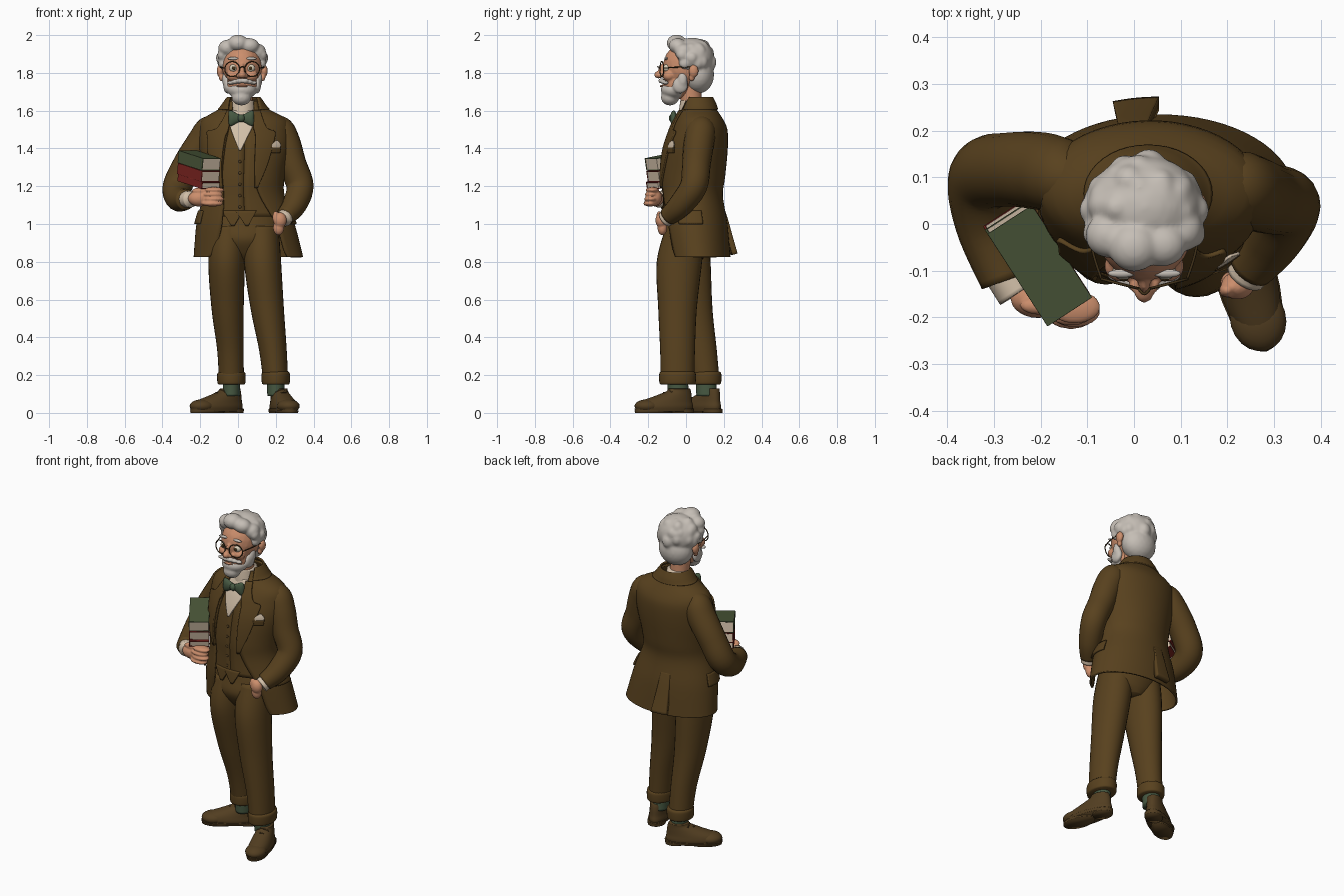
import bpy, bmesh, random
from math import sin, cos, asin, pi, radians, atan2
from mathutils import Vector, Matrix, Euler

cube = bpy.data.objects.get("Cube")
if cube:
    bpy.data.objects.remove(cube, do_unlink=True)
random.seed(4)


def material(name, r, g, b):
    m = bpy.data.materials.new(name)
    m.use_nodes = True
    m.diffuse_color = (r, g, b, 1)
    node = m.node_tree.nodes["Principled BSDF"]
    node.inputs["Base Color"].default_value = (r, g, b, 1)
    node.inputs["Roughness"].default_value = 0.8
    return m


TWEED = material("brown tweed", .098, .053, .013)
SHOE = material("shoe leather", .085, .048, .015)
SKIN = material("skin", .60, .27, .15)
HAIR = material("silver hair", .56, .515, .465)
CREAM = material("cream cloth and paper", .64, .52, .39)
GREEN = material("bow tie green", .063, .10, .055)
COVER = material("book green", .068, .095, .04)
RED = material("book red", .20, .018, .014)
DARK = material("dark frame", .055, .032, .01)
EYE = material("eye white", .70, .62, .48)


def finish(name, bm, mats, smooth=True):
    bmesh.ops.recalc_face_normals(bm, faces=bm.faces)
    me = bpy.data.meshes.new(name)
    bm.to_mesh(me)
    bm.free()
    for m in mats:
        me.materials.append(m)
    if smooth:
        me.shade_smooth()
    ob = bpy.data.objects.new(name, me)
    bpy.context.collection.objects.link(ob)
    return ob


def spline(rows, n=6):
    """Catmull-Rom interpolation of tuples."""
    out = []
    for i in range(len(rows) - 1):
        a, b, c, d = (rows[max(0, min(len(rows) - 1, i + k))] for k in (-1, 0, 1, 2))
        for s in range(n):
            t = s / n
            out.append([q + .5 * t * (r - p + t * (2*p - 5*q + 4*r - s4 + t * (3*(q - r) + s4 - p)))
                        for p, q, r, s4 in zip(a, b, c, d)])
    return out + [list(rows[-1])]


def bridge(name, rings, mat, closed=True):
    bm = bmesh.new()
    vs = [[bm.verts.new(p) for p in ring] for ring in rings]
    n = len(vs[0])
    for lo, hi in zip(vs, vs[1:]):
        for j in range(n if closed else n - 1):
            k = (j + 1) % n
            bm.faces.new((lo[j], lo[k], hi[k], hi[j]))
    if closed:
        bm.faces.new(vs[0])
        bm.faces.new(vs[-1])
    return finish(name, bm, [mat])


def loft(name, rows, mat, sides=28):
    """Horizontal elliptical sections: x, y, z, rx, ry."""
    return bridge(name, [[(x + a * cos(2*pi*k/sides), y + b * sin(2*pi*k/sides), z) for k in range(sides)]
                         for x, y, z, a, b in spline(rows)], mat)


def tube(name, rows, mat, sides=20):
    """Round sections square to a path: x, y, z, radius."""
    pts = spline(rows)
    rings, u = [], Vector((1, .3, .2))
    for i, p in enumerate(pts):
        t = (Vector(pts[min(i + 1, len(pts) - 1)][:3]) - Vector(pts[max(i - 1, 0)][:3])).normalized()
        u = (u - t * u.dot(t)).normalized()
        v = t.cross(u)
        rings.append([Vector(p[:3]) + p[3] * (u * cos(2*pi*k/sides) + v * sin(2*pi*k/sides)) for k in range(sides)])
    return bridge(name, rings, mat)


def blob(name, parts, mat, voxel=.006, soften=4):
    """Ellipsoids (centre, radii) fused into one soft form."""
    bm = bmesh.new()
    for c, r in parts:
        bmesh.ops.create_icosphere(bm, subdivisions=3, radius=1,
                                   matrix=Matrix.Translation(c) @ Matrix.Diagonal((*r, 1)))
    ob = finish(name, bm, [mat])
    mod = ob.modifiers.new("fuse", 'REMESH')
    mod.mode, mod.voxel_size, mod.use_smooth_shade = 'VOXEL', voxel, True
    mod = ob.modifiers.new("soften", 'SMOOTH')
    mod.iterations = soften
    return ob


def ball(name, c, r, mat):
    bm = bmesh.new()
    bmesh.ops.create_uvsphere(bm, u_segments=20, v_segments=12, radius=1,
                              matrix=Matrix.Translation(c) @ Matrix.Diagonal((*r, 1)))
    return finish(name, bm, [mat])


# Torso profile shared by jacket, waistcoat and lapels: z, cx, cy, rx, ry
BODY = spline([(.825, .055, .062, .285, .168), (1.0, .04, .042, .255, .172), (1.15, .03, .03, .212, .16),
               (1.25, .03, .035, .212, .167), (1.4, .035, .052, .235, .164), (1.5, .035, .068, .235, .146),
               (1.555, .035, .07, .215, .12), (1.61, .03, .065, .12, .09), (1.67, .03, .06, .076, .07)], 8)


def section(z):
    for a, b in zip(BODY, BODY[1:]):
        if z <= b[0] + 1e-6:
            f = (z - a[0]) / (b[0] - a[0])
            return [p + f * (q - p) for p, q in zip(a, b)]
    return BODY[-1]


def shell(name, rows, mat, mode="patch", cols=14, thick=.01):
    """Cloth on the torso: z, right edge, left edge, offset. Edges are x, or degrees from the front."""
    rings = []
    for z, lo, hi, grow in spline(rows, 5):
        _, cx, cy, rx, ry = section(z)
        if mode == "degrees":
            a, b = radians(lo), radians(hi)
        else:
            a, b = (asin(max(-1, min(1, (x - cx) / rx))) for x in (lo, hi))
        if mode == "wrap":
            a, b = b, a + 2 * pi
        ts = [a + (b - a) * k / cols for k in range(cols + 1)]
        rings.append([(cx + (rx + grow) * sin(t), cy - (ry + grow) * cos(t), z) for t in ts])
    ob = bridge(name, rings, mat, closed=False)
    mod = ob.modifiers.new("cloth", 'SOLIDIFY')
    mod.thickness, mod.offset = thick, 0
    return ob


# Jacket, waistcoat and shirt
shell("jacket_body", [(.825, -.15, .26, 0), (.87, -.115, .24, 0), (1.0, -.085, .2, 0), (1.15, -.075, .115, 0),
                      (1.25, -.085, .09, 0), (1.4, -.07, .1, 0), (1.5, -.05, .09, 0), (1.6, -.03, .085, 0),
                      (1.65, -.03, .085, 0)], TWEED, "wrap", 48)
shell("jacket_collar", [(1.605, -.045, .105, .008), (1.635, -.04, .1, .012), (1.67, -.035, .095, .008)], TWEED, "wrap", 32)
shell("waistcoat", [(z, 0, 360, -.014) for z in (1.04, 1.2, 1.35, 1.45, 1.56)], TWEED, "degrees", 40)
for side, x0 in (("right", -.035), ("left", .04)):
    shell(side + "_waistcoat_point", [(.99, x0, x0 + .015, -.002), (1.07, x0 - .055, x0 + .06, -.012)], TWEED)
shell("left_lapel", [(1.19, .085, .1, .008), (1.32, .085, .15, .012), (1.45, .09, .185, .012),
                     (1.49, .085, .185, .012), (1.51, .08, .145, .012), (1.6, .075, .11, .012)], TWEED)
shell("right_lapel", [(1.19, -.09, -.075, .008), (1.32, -.14, -.08, .012), (1.45, -.15, -.065, .012),
                      (1.49, -.15, -.05, .012), (1.51, -.1, -.045, .012), (1.6, -.05, -.025, .012)], TWEED)
shell("shirt_front", [(1.39, .005, .015, -.005), (1.46, -.024, .05, -.005), (1.53, -.045, .083, -.005),
                      (1.6, -.03, .08, -.003)], CREAM)
shell("pocket_square", [(1.4, .172, .208, .014), (1.42, .17, .214, .016), (1.442, .19, .198, .014)], CREAM, thick=.006)
shell("breast_pocket", [(1.376, .165, .212, .01), (1.406, .165, .214, .015)], TWEED)
for side, a in (("left", 65), ("right", -105)):
    shell(side + "_pocket_flap", [(1.0, a, a + 40, .012), (1.07, a, a + 40, .007)], TWEED, "degrees")
shell("back_vent_flap", [(.84, 180, 198, .03), (.95, 181, 197, .008), (1.08, 182, 196, -.012)], TWEED, "degrees", thick=.03)
for i in range(5):
    z = 1.09 + i * .06
    _, cx, cy, rx, ry = section(z)
    ball("waistcoat_button", (.01, cy - ry + .009, z), (.008, .005, .008), SHOE)

# Neck, shirt collar and bow tie
loft("neck", [(.025, .04, 1.55, .06, .06), (.022, .03, 1.63, .055, .056), (.02, .02, 1.74, .06, .06)], SKIN)
loft("shirt_collar", [(.025, .045, 1.55, .078, .085), (.025, .04, 1.6, .07, .077), (.025, .038, 1.655, .064, .068)], CREAM)
bow = loft("bow_tie", [(0, 0, -.068, .036, .008), (0, 0, -.05, .04, .018), (0, 0, 0, .018, .012),
                       (0, 0, .05, .04, .018), (0, 0, .068, .036, .008)], GREEN)
bow.location, bow.rotation_euler = (.017, -.066, 1.56), (0, pi / 2, 0)
ball("bow_knot", (.017, -.074, 1.56), (.019, .017, .021), GREEN)

# Sleeves and cuffs
tube("left_sleeve", [(.17, .085, 1.545, .035), (.215, .08, 1.505, .075), (.25, .068, 1.43, .08), (.285, .055, 1.32, .076),
                     (.328, .04, 1.2, .072), (.298, -.03, 1.1, .064), (.25, -.095, 1.04, .05)], TWEED)
tube("left_cuff", [(.27, -.065, 1.06, .042), (.24, -.112, 1.025, .044)], CREAM)
tube("right_sleeve", [(-.1, .1, 1.545, .035), (-.145, .1, 1.505, .075), (-.19, .112, 1.43, .083), (-.262, .117, 1.32, .08),
                      (-.32, .1, 1.2, .078), (-.315, 0, 1.135, .068), (-.275, -.122, 1.13, .054)], TWEED)
tube("right_cuff", [(-.288, -.09, 1.13, .044), (-.25, -.15, 1.132, .044)], CREAM)

# Hands
blob("right_hand", [((-.205, -.16, 1.135), (.06, .042, .043)), ((-.2, -.175, 1.175), (.045, .02, .018)),
                    ((-.14, -.165, 1.14), (.048, .038, .044))]
     + [((-.135 + .008 * (i % 2), -.19 + .004 * i, 1.108 + .024 * i), (.056, .036, .0155)) for i in range(4)], SKIN, .005)
blob("left_hand", [((.222, -.132, 1.02), (.036, .03, .042)), ((.2, -.142, 1.035), (.018, .016, .035)),
                   ((.215, -.125, .98), (.03, .026, .04))], SKIN, .005)

# Trousers with turn-ups
loft("trouser_seat", [(.035, .015, .81, .06, .07), (.035, .012, .85, .13, .1), (.035, .008, .92, .18, .128),
                      (.035, .01, 1.0, .185, .112), (.03, .03, 1.08, .17, .11)], TWEED)
LEGS = {"right": [(-.05, .01, .99, .09, .108), (-.06, .0, .8, .097, .13), (-.055, .035, .55, .085, .105),
                  (-.04, .08, .33, .07, .083), (-.035, .105, .16, .066, .073)],
        "left": [(.125, -.0, .99, .09, .105), (.13, -.035, .8, .098, .12), (.155, -.045, .55, .088, .102),
                 (.185, -.045, .33, .073, .092), (.2, -.045, .16, .066, .088)]}
for side, rows in LEGS.items():
    loft(side + "_trouser_leg", rows, TWEED)
    x, y, z, a, b = rows[-1]
    loft(side + "_turn_up", [(x, y, .15, a, b), (x, y, .16, a + .008, b + .008),
                             (x, y, .205, a + .009, b + .009), (x, y, .218, a, b)], TWEED)
    loft(side + "_sock", [(x, y + .005, .09, .045, .055), (x, y, .18, .046, .055)], GREEN)

# Shoes, modelled toe towards local +x
for side, centre, heading in (("right", (-.112, .085), (-.84, -.54)), ("left", (.241, -.115), (.27, -.96))):
    upper = loft("shoe_upper", [(0, 0, .015, .155, .06), (0, 0, .035, .158, .063), (-.01, 0, .06, .143, .058),
                                (-.05, 0, .09, .1, .049), (-.078, 0, .113, .068, .043), (-.083, 0, .128, .058, .043)], SHOE)
    toe = ball("shoe_toe", (.092, 0, .036), (.07, .06, .036), SHOE)
    sole = loft("shoe_sole", [(0, 0, .008, .16, .062), (0, 0, .024, .164, .066)], SHOE)
    heel = loft("shoe_heel", [(-.1, 0, 0, .06, .05), (-.1, 0, .02, .062, .052)], SHOE)
    tread = loft("shoe_tread", [(.06, 0, 0, .1, .056), (.06, 0, .012, .102, .06)], SHOE)
    laces = [tube("shoe_lace", [(.02 - .026 * i, -.034, .079 + .015 * i, .004), (.028 - .026 * i, 0, .093 + .015 * i, .004),
                                (.02 - .026 * i, .034, .079 + .015 * i, .004)], DARK, 8) for i in range(3)]
    for ob in [upper, toe, sole, heel, tread] + laces:
        ob.name = side + "_" + ob.name.split(".")[0]
        ob.location = (*centre, 0)
        ob.rotation_euler.z = atan2(heading[1], heading[0])

# Books: boards, spine and page block
for name, z, thick, mat, slide in (("top_book", 1.336, .066, COVER, 0), ("middle_book", 1.273, .058, RED, .008),
                                   ("bottom_book", 1.225, .038, RED, .005)):
    L, W, B = .24, .114, .005
    bm = bmesh.new()
    for c, s, idx in (((0, 0, thick/2 - B/2), (L, W, B), 0), ((0, 0, B/2 - thick/2), (L, W, B), 0),
                      ((0, B/2 - W/2, 0), (L, B, thick), 0), ((0, .002, 0), (L - .004, W - .006, thick - B), 1)):
        made = bmesh.ops.create_cube(bm, size=1, matrix=Matrix.Translation(c) @ Matrix.Diagonal((*s, 1)))
        for f in {f for v in made["verts"] for f in v.link_faces}:
            f.material_index = idx
    ob = finish(name, bm, [mat, CREAM], smooth=False)
    ob.location = (-.205 - slide / 2, -.085 + slide, z)
    ob.rotation_euler = Euler((0, radians(10), radians(-57)))
    mod = ob.modifiers.new("soft_edges", 'BEVEL')
    mod.width, mod.segments = .0015, 2

# Head
CX = .022
blob("head", [((CX, 0, 1.835), (.107, .122, .125)), ((CX, -.045, 1.74), (.082, .08, .08)),
              ((CX, -.145, 1.79), (.021, .024, .02)), ((CX, -.125, 1.815), (.013, .022, .035))]
     + [((CX + s * .05, -.09, 1.785), (.036, .034, .03)) for s in (-1, 1)]
     + [((CX + s * .02, -.133, 1.785), (.013, .014, .012)) for s in (-1, 1)], SKIN)
for side, s in (("right", -1), ("left", 1)):
    blob(side + "_ear", [((CX + s * .117, .04, 1.81), (.018, .026, .034)), ((CX + s * .109, .03, 1.775), (.014, .016, .02))], SKIN, .005)
    ball(side + "_eye", (CX + s * .045, -.1, 1.825), (.023, .02, .021), EYE)
    ball(side + "_pupil", (CX + s * .044, -.119, 1.825), (.009, .004, .01), DARK)
    ball(side + "_eyebrow", (CX + s * .048, -.106, 1.876), (.03, .009, .008), HAIR)
    bpy.ops.mesh.primitive_torus_add(location=(CX + s * .053, -.128, 1.82), rotation=(pi / 2, 0, s * .25),
                                     major_radius=.04, minor_radius=.003, major_segments=32, minor_segments=8)
    rim = bpy.context.object
    rim.name = side + "_spectacle_rim"
    rim.data.materials.append(DARK)
    rim.data.shade_smooth()
    tube(side + "_spectacle_arm", [(CX + s * .092, -.118, 1.825, .003), (CX + s * .112, -.05, 1.83, .003),
                                   (CX + s * .118, .04, 1.83, .003)], DARK, 8)
tube("spectacle_bridge", [(CX - .014, -.137, 1.825, .003), (CX, -.15, 1.833, .003), (CX + .014, -.137, 1.825, .003)], DARK, 8)

# Hair with seeded waves, beard and moustache
waves = [((CX, .035, 1.875), (.126, .113, .112)), ((CX, .065, 1.79), (.106, .084, .1)),
         ((.0, -.05, 1.958), (.055, .053, .045)), ((.06, -.045, 1.943), (.053, .047, .042)),
         ((-.055, -.025, 1.933), (.05, .048, .043)), ((.105, -.012, 1.913), (.043, .048, .042))]
waves += [((CX + s * x, y, z), (.024, .03, .03)) for s in (-1, 1)
          for x, y, z in ((.108, -.02, 1.895), (.116, .03, 1.88), (.104, -.008, 1.85))]
for _ in range(24):
    a, e = random.uniform(-.3, pi + .3), random.uniform(-.3, 1.2)
    r = random.uniform(.028, .038)
    waves.append(((CX + .1 * cos(a) * cos(e), .036 + .09 * sin(a) * cos(e), 1.87 + .087 * sin(e)), (r, r, r * 1.2)))
blob("hair", waves, HAIR, .006, 16)
blob("beard", [((CX, -.06, 1.71), (.078, .074, .05)), ((CX - .004, -.085, 1.67), (.052, .048, .043))]
     + [((CX + s * x, y, z), (.02, r, .045)) for s in (-1, 1)
        for x, y, z, r in ((.087, -.018, 1.765, .026), (.08, -.03, 1.735, .042))], HAIR, .006, 10)
blob("moustache", [((CX + s * (.014 + .022 * i), -.13 + .011 * i, 1.758 - .005 * i), (.022, .016, .014 - .002 * i))
                   for s in (-1, 1) for i in range(3)], HAIR, .004)
ball("mouth", (CX, -.129, 1.73), (.03, .009, .006), SKIN)
